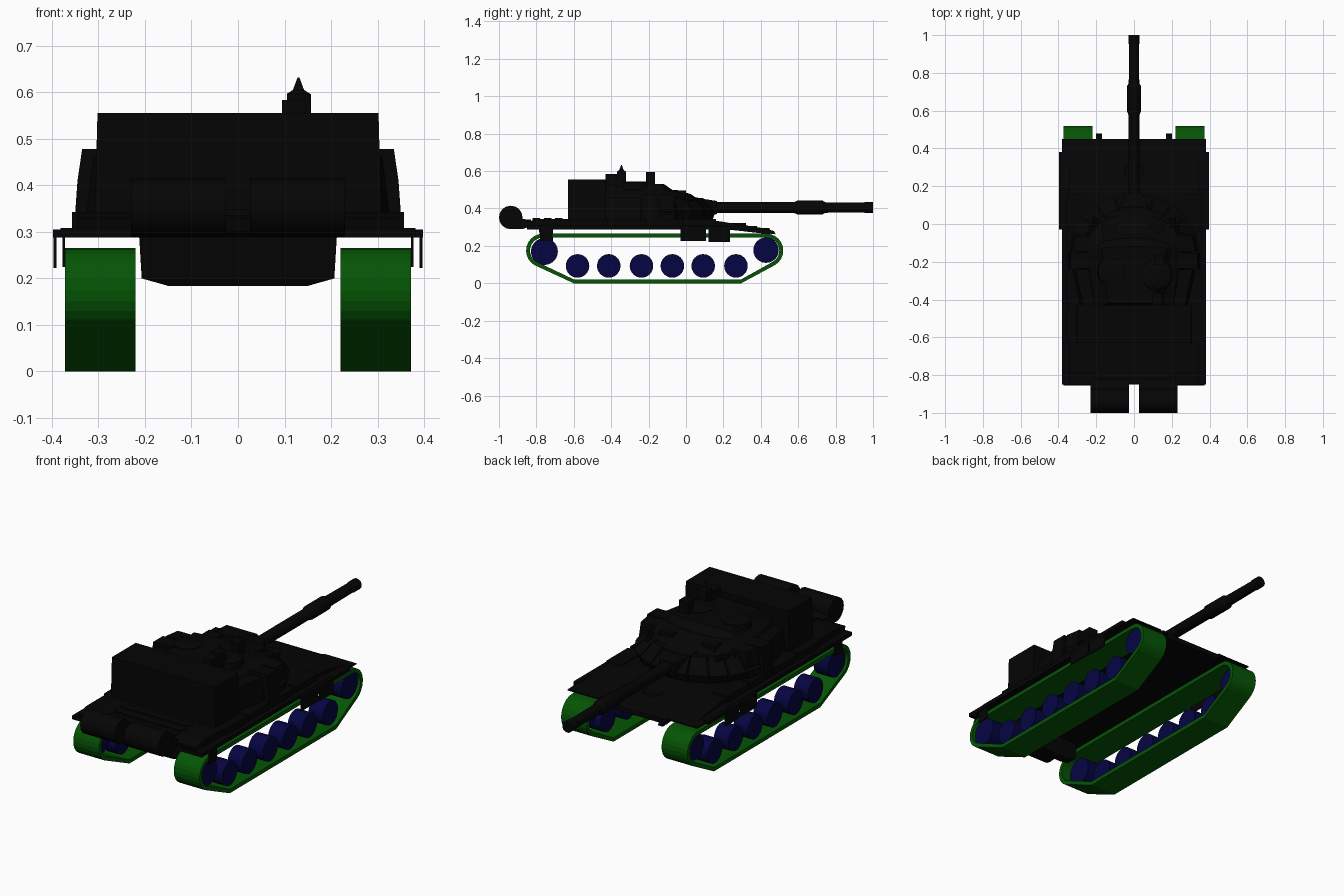
import bpy, bmesh, math
from mathutils import Vector

if "Cube" in bpy.data.objects:
    bpy.data.objects.remove(bpy.data.objects["Cube"])


def material(name, rgb):
    m = bpy.data.materials.new(name)
    m.diffuse_color = (*rgb, 1)
    m.use_nodes = True
    m.node_tree.nodes["Principled BSDF"].inputs["Base Color"].default_value = m.diffuse_color
    return m


BLACK = material("near_black", (0.0015, 0.0015, 0.0015))
GREEN = material("track_green", (0.0015, 0.09, 0.0015))
BLUE = material("wheel_blue", (0.0015, 0.0015, 0.055))


def finish(name, bm, mat):
    bmesh.ops.recalc_face_normals(bm, faces=bm.faces)
    me = bpy.data.meshes.new(name)
    bm.to_mesh(me)
    bm.free()
    me.materials.append(mat)
    ob = bpy.data.objects.new(name, me)
    bpy.context.collection.objects.link(ob)
    return ob


def loft(name, rings, mat=BLACK, closed=False):
    """Skin matching rings of points; cap the ends or close into a loop."""
    bm = bmesh.new()
    vs = [[bm.verts.new(p) for p in r] for r in rings]
    n = len(vs[0])
    pairs = list(zip(vs, vs[1:])) + ([(vs[-1], vs[0])] if closed else [])
    for a, b in pairs:
        for i in range(n):
            bm.faces.new((a[i], a[(i + 1) % n], b[(i + 1) % n], b[i]))
    if not closed:
        bm.faces.new(vs[0])
        bm.faces.new(vs[-1])
    return finish(name, bm, mat)


def side_prism(name, x0, x1, yz, mat=BLACK):
    return loft(name, [[(x, y, z) for y, z in yz] for x in (x0, x1)], mat)


def box(name, x0, x1, y0, y1, z0, z1):
    return side_prism(name, x0, x1, [(y0, z0), (y1, z0), (y1, z1), (y0, z1)])


def lathe(name, origin, axis, stations, sides=20, mat=BLACK):
    """Round part from (distance, radius) stations along x, y or z."""
    rings = []
    for d, r in stations:
        ring = []
        for i in range(sides):
            a = math.tau * i / sides
            u, v = r * math.cos(a), r * math.sin(a)
            p = {"x": (d, u, v), "y": (u, d, v), "z": (u, v, d)}[axis]
            ring.append(Vector(origin) + Vector(p))
        rings.append(ring)
    ob = loft(name, rings, mat)
    bpy.context.view_layer.objects.active = ob
    ob.select_set(True)
    bpy.ops.object.shade_smooth_by_angle()
    ob.select_set(False)
    return ob


# Track belts and wheels
def belt_path(t):
    r = 0.09 - t
    pts = [(-0.765 + r * math.cos(math.radians(a)), 0.175 + r * math.sin(math.radians(a)))
           for a in range(90, 246, 15)]
    pts += [(-0.6, t), (0.295, t)]
    pts += [(0.43 + r * math.cos(math.radians(a)), 0.175 + r * math.sin(math.radians(a)))
            for a in range(-60, 91, 15)]
    return pts


WHEELS = [(y, 0.093, 0.063) for y in (-0.58, -0.413, -0.238, -0.073, 0.092, 0.267)]
WHEELS += [(-0.757, 0.17, 0.072), (0.428, 0.177, 0.068)]
for s, side in ((-1, "left"), (1, "right")):
    xa, xb = s * 0.22, s * 0.372
    out, inn = belt_path(0), belt_path(0.021)
    loft("track_" + side, [[(x, *p) for p in path] for x, path in
                           ((xa, out), (xb, out), (xb, inn), (xa, inn))], GREEN, True)
    for i, (y, z, r) in enumerate(WHEELS):
        lathe(f"wheel_{side}_{i}", (s * 0.315, y, z), "x",
              [(-0.043, r), (0.043, r)], 24, BLUE)

# Hull: deck slab with sloping front, and the hanging rear plate
side_prism("hull_deck", -0.345, 0.345,
           [(-0.84, 0.30), (-0.78, 0.288), (0.35, 0.288), (0.45, 0.288),
            (0.43, 0.292), (0.15, 0.336), (-0.62, 0.343), (-0.78, 0.343), (-0.85, 0.33)])
loft("rear_plate", [[(-w, y0, z), (w, y0, z), (w, y1, z), (-w, y1, z)]
                    for w, y0, y1, z in ((0.15, -0.76, -0.71, 0.184), (0.207, -0.77, -0.71, 0.2),
                                         (0.213, -0.79, -0.71, 0.30))])
side_prism("nose", -0.2, 0.2, [(0.22, 0.288), (0.45, 0.262), (0.45, 0.288), (0.3, 0.31)])
lathe("driver_hatch", (0, 0.27, 0.3), "z", [(0, 0.055), (0.022, 0.05)])
for i in range(3):
    box(f"engine_grille_{i}", -0.2, 0.2, -0.82 + i * 0.06, -0.78 + i * 0.06, 0.33, 0.348)

for s, side in ((-1, "left"), (1, "right")):
    # Fenders, mud flaps and hanging skirts
    side_prism("fender_" + side, s * 0.2, s * 0.382,
               [(-0.85, 0.288), (0.45, 0.288), (0.45, 0.294), (0.2, 0.308), (-0.85, 0.308)])
    side_prism("front_tip_" + side, s * 0.17, s * 0.2, [(0.4, 0.27), (0.48, 0.262), (0.47, 0.28), (0.4, 0.295)])
    box("skirt_front_" + side, s * 0.39, s * 0.397, 0.12, 0.235, 0.222, 0.30)
    box("skirt_middle_" + side, s * 0.39, s * 0.397, -0.03, 0.108, 0.226, 0.30)
    box("skirt_rear_" + side, s * 0.372, s * 0.377, -0.78, -0.715, 0.225, 0.30)
    box("skirt_rail_" + side, s * 0.37, s * 0.398, -0.03, 0.38, 0.288, 0.305)
    # Stowage boxes along the fenders
    for i, y in enumerate((-0.62, -0.42, -0.22, -0.02)):
        box(f"fender_box_{side}_{i}", s * 0.27, s * 0.357, y, y + 0.18, 0.30, 0.343)
    # Rear fuel drums with brackets
    lathe("fuel_drum_" + side, (s * 0.128, -0.937, 0.352), "x",
          [(-0.102, 0.063), (0.102, 0.063)], 16)
    side_prism("drum_bracket_" + side, s * 0.026, s * 0.23,
               [(-0.93, 0.291), (-0.87, 0.291), (-0.83, 0.305), (-0.83, 0.34), (-0.87, 0.343), (-0.9, 0.36)])

# Rear stowage bin
loft("rear_bin", [[(-w, -0.63, z), (w, -0.63, z), (w, -0.43, z), (-w, -0.43, z)]
                  for w, z in ((0.308, 0.335), (0.302, 0.556))])


# Turret body, lofted from half-round plans
def turret_ring(w, back, front, z):
    mid = -0.13
    pts = [(-w * 0.8, back, z), (w * 0.8, back, z)]
    pts += [(w * math.cos(math.pi * i / 12), mid + (front - mid) * math.sin(math.pi * i / 12), z)
            for i in range(13)]
    return pts


loft("turret_body", [turret_ring(0.31, -0.43, 0.13, 0.335), turret_ring(0.30, -0.43, 0.12, 0.40),
                     turret_ring(0.25, -0.43, 0.03, 0.475), turret_ring(0.20, -0.43, -0.05, 0.50)])
loft("turret_roof", [turret_ring(0.21, -0.43, -0.06, 0.49), turret_ring(0.17, -0.42, -0.12, 0.532)])

# Armour blocks in a fan around the turret front
for i in range(10):
    a = math.pi * (i + 0.5) / 10
    h = math.pi / 22

    def corner(t, k, z):
        return (k * 0.335 * math.cos(t), -0.14 + k * 0.29 * math.sin(t), z)
    loft(f"armour_block_{i}", [[corner(a - h, ki, z), corner(a + h, ki, z),
                                corner(a + h, ko, z), corner(a - h, ko, z)]
                               for ki, ko, z in ((0.7, 0.98, 0.345), (0.7, 1.03, 0.385), (0.6, 0.8, 0.455))])
for s, side in ((-1, "left"), (1, "right")):
    # Flank armour, tapering rear racks and smoke tubes
    for i, y in enumerate((-0.235, -0.145)):
        loft(f"flank_armour_{side}_{i}",
             [[(s * 0.2, y, z), (s * (w - 0.012 * i), y, z), (s * (w - 0.025 * i), y + 0.082, z),
               (s * 0.2, y + 0.082, z)] for w, z in ((0.35, 0.34), (0.345, 0.41), (0.335, 0.478))])
    loft("side_rack_" + side, [[(s * 0.2, -0.43, z), (s * (w - 0.04), -0.43, z), (s * w, -0.24, z), (s * 0.2, -0.24, z)]
                               for w, z in ((0.325, 0.34), (0.31, 0.46))])
    for i in range(4):
        y = -0.12 + i * 0.04
        lathe(f"smoke_tube_{side}_{i}", (s * (0.26 - i * 0.018), y, 0.45), "y",
              [(-0.02, 0.014), (0.035, 0.014)], 10)

# Hatches, sights and mast on the roof
lathe("commander_cupola", (0.12, -0.27, 0.50), "z", [(0, 0.085), (0.035, 0.08), (0.043, 0.06)])
lathe("gunner_hatch", (-0.12, -0.25, 0.50), "z", [(0, 0.075), (0.035, 0.07), (0.04, 0.05)])
box("roof_sight", 0.105, 0.157, -0.215, -0.165, 0.48, 0.596)
box("front_sight", -0.17, -0.09, -0.1, 0.0, 0.42, 0.497)
box("gun_sight", 0.08, 0.16, -0.06, 0.0, 0.42, 0.497)
box("machine_gun_base", 0.095, 0.145, -0.43, -0.35, 0.5, 0.583)
loft("machine_gun_mast", [[(0.13 - w, -0.345 - w, z), (0.13 + w, -0.345 - w, z),
                           (0.13 + w, -0.345 + w, z), (0.13 - w, -0.345 + w, z)]
                          for w, z in ((0.026, 0.5), (0.025, 0.597), (0.012, 0.605), (0.002, 0.632))])

# Mantlet and gun barrel
loft("mantlet", [[(-w, y, z0), (w, y, z0), (w, y, z1), (-w, y, z1)]
                 for w, y, z0, z1 in ((0.11, -0.02, 0.34, 0.475), (0.07, 0.1, 0.36, 0.45), (0.045, 0.165, 0.37, 0.44))])
lathe("gun_barrel", (0, 0, 0.405), "y",
      [(0.1, 0.03), (0.58, 0.03), (0.595, 0.037), (0.73, 0.037), (0.745, 0.028),
       (0.95, 0.026), (0.955, 0.029), (1.0, 0.029)])
